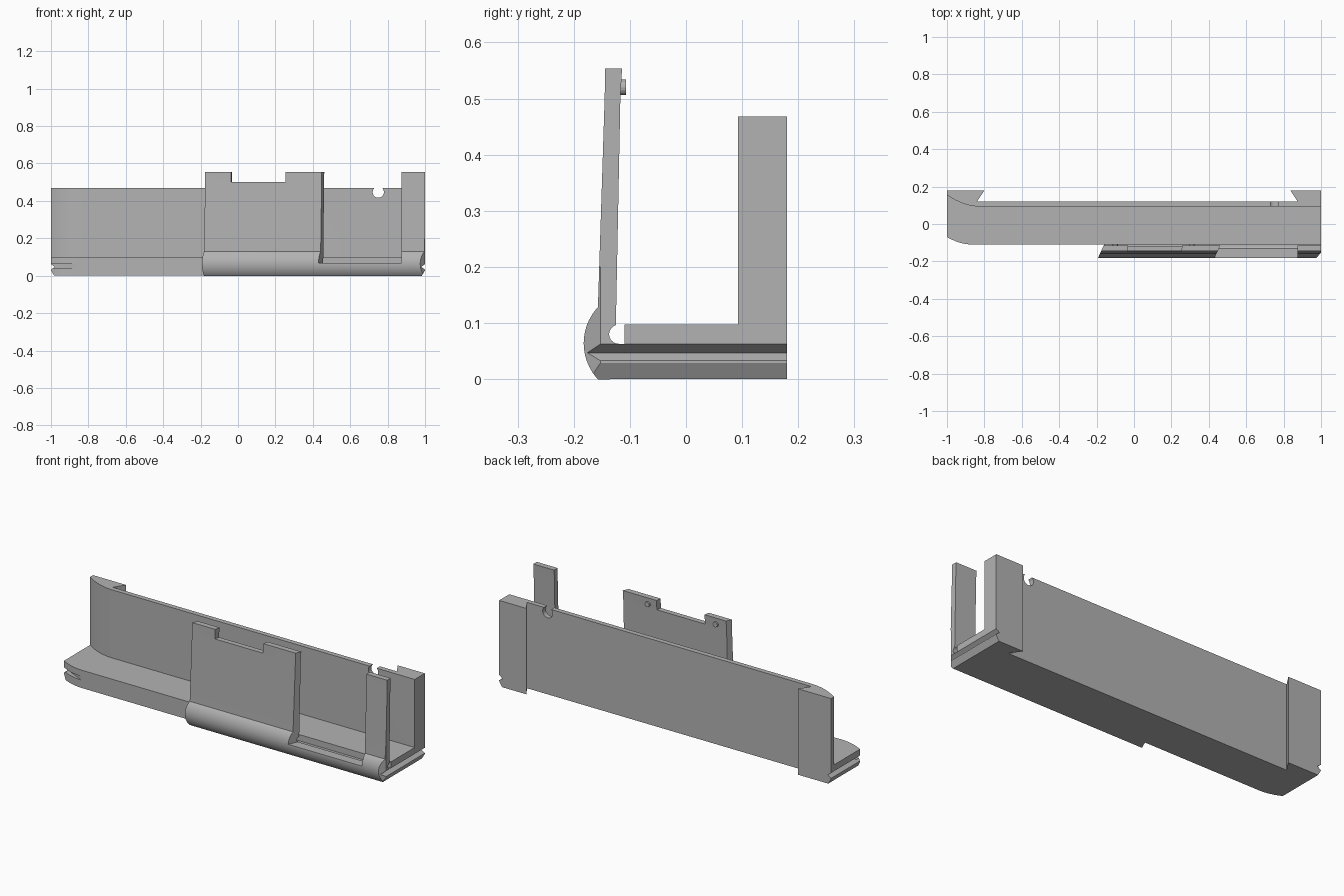
import bpy, bmesh
from math import cos, sin, radians
from mathutils import Vector

cube = bpy.data.objects.get("Cube")
if cube:
    bpy.data.objects.remove(cube, do_unlink=True)

grey = bpy.data.materials.new("plain grey")
grey.use_nodes = True
grey.diffuse_color = (0.45, 0.45, 0.45, 1)
grey.node_tree.nodes["Principled BSDF"].inputs["Base Color"].default_value = grey.diffuse_color


def prism(name, points, axis, low, high):
    """Extrude an outline along an axis; points are the other two coordinates in order."""
    bm = bmesh.new()
    rings = []
    for level in (low, high):
        ring = []
        for p in points:
            co = list(p)
            co.insert("xyz".index(axis), level)
            ring.append(bm.verts.new(Vector(co)))
        rings.append(ring)
    bm.faces.new(rings[0])
    bm.faces.new(rings[1][::-1])
    for i in range(len(points)):
        j = (i + 1) % len(points)
        bm.faces.new((rings[0][j], rings[0][i], rings[1][i], rings[1][j]))
    bmesh.ops.recalc_face_normals(bm, faces=bm.faces)
    mesh = bpy.data.meshes.new(name)
    bm.to_mesh(mesh)
    bm.free()
    mesh.materials.append(grey)
    obj = bpy.data.objects.new(name, mesh)
    bpy.context.collection.objects.link(obj)
    return obj


def combine(target, other, operation):
    """Apply a boolean and remove the second object."""
    mod = target.modifiers.new("boolean", "BOOLEAN")
    mod.object, mod.operation, mod.solver = other, operation, "EXACT"
    bpy.context.view_layer.objects.active = target
    bpy.ops.object.modifier_apply(modifier=mod.name)
    bpy.data.objects.remove(other, do_unlink=True)


def cut(target, *shape):
    combine(target, prism("cutter", *shape), "DIFFERENCE")


def arc(cx, cy, r, start, end, n=16):
    angles = [radians(start + (end - start) * i / n) for i in range(n + 1)]
    return [(cx + r * cos(a), cy + r * sin(a)) for a in angles]


def curve(x0, y0, rise, n=12):
    """Curve running to the rounded end, starting tangent to the straight side."""
    return [(x0 + (-1 - x0) * i / n, y0 + rise * (i / n) ** 2) for i in range(n + 1)]


# Dovetail ends on the rear edge, shared by floor and wall
rear = [(-1, 0.18), (-0.8, 0.18), (-0.84, 0.12), (0.875, 0.12), (0.835, 0.18), (1, 0.18)]

# Floor with one rounded front corner
tray = prism("tray_body", rear + [(1, -0.11)] + curve(-0.86, -0.11, 0.04), "z", 0, 0.097)

# Rear wall, flaring back at the rounded end
wall = prism("rear_wall", rear + [(1, 0.093)] + curve(-0.82, 0.093, 0.062), "z", 0.05, 0.468)
combine(tray, wall, "UNION")

# Round notch in the wall's top edge
cut(tray, arc(0.75, 0.447, 0.03, 0, 350, 28), "y", 0.05, 0.15)
cut(tray, [(0.735, 0.46), (0.765, 0.46), (0.765, 0.5), (0.735, 0.5)], "y", 0.05, 0.15)

# Groove that wraps the rounded corner
cut(tray, [(-1.02, -0.04), (-0.98, -0.055), (-0.87, -0.109), (-0.87, -0.15), (-1.02, -0.15)],
    "z", 0.042, 0.062)

# Front clip: rounded rail, hinge slot and thin leaning panel
profile = (arc(-0.088, 0.064, 0.0943, 223, 137, 20)
           + [(-0.145, 0.5), (-0.144, 0.554), (-0.114, 0.554), (-0.117, 0.5), (-0.125, 0.097)]
           + arc(-0.12, 0.08, 0.017, 110, 270, 10)
           + [(-0.105, 0.063), (-0.105, 0)])
clip = prism("front_clip", profile, "x", -0.3, 1)

# Slanted end, window, top notch and outer corner bevel of the clip
cut(clip, [(-0.4, -0.08), (-0.146, -0.08), (-0.201, -0.2), (-0.4, -0.2)], "z", -0.1, 0.7)
cut(clip, [(0.465, -0.106), (0.422, -0.2), (0.875, -0.2), (0.875, -0.106)], "z", 0.067, 0.7)
cut(clip, [(-0.03, -0.1), (-0.045, -0.2), (0.245, -0.2), (0.26, -0.1)], "z", 0.502, 0.7)
cut(clip, [(1.02, -0.13), (0.97, -0.187), (1.02, -0.187)], "z", -0.1, 0.2)

# Snap groove and lower bevel across both ends
for side in (-1, 1):
    targets = (tray, clip) if side > 0 else (tray,)
    for part in targets:
        cut(part, [(side * 1.01, 0.07), (side * 0.98, 0.047), (side * 1.01, 0.026)], "y", -0.3, 0.3)
        cut(part, [(side * 1.01, 0.045), (side * 0.98, -0.005), (side * 1.01, -0.005)], "y", -0.3, 0.3)

# Locking pegs behind the panel tabs
for name, x in (("right_peg", -0.1), ("left_peg", 0.31)):
    peg = prism(name, arc(x, 0.52, 0.014, 0, 337.5, 15), "y", -0.125, -0.107)

# Smooth the rounded surfaces, keeping corners sharp
bpy.ops.object.select_all(action="DESELECT")
for obj in (tray, clip):
    obj.select_set(True)
bpy.context.view_layer.objects.active = tray
bpy.ops.object.shade_smooth_by_angle(angle=radians(25))
